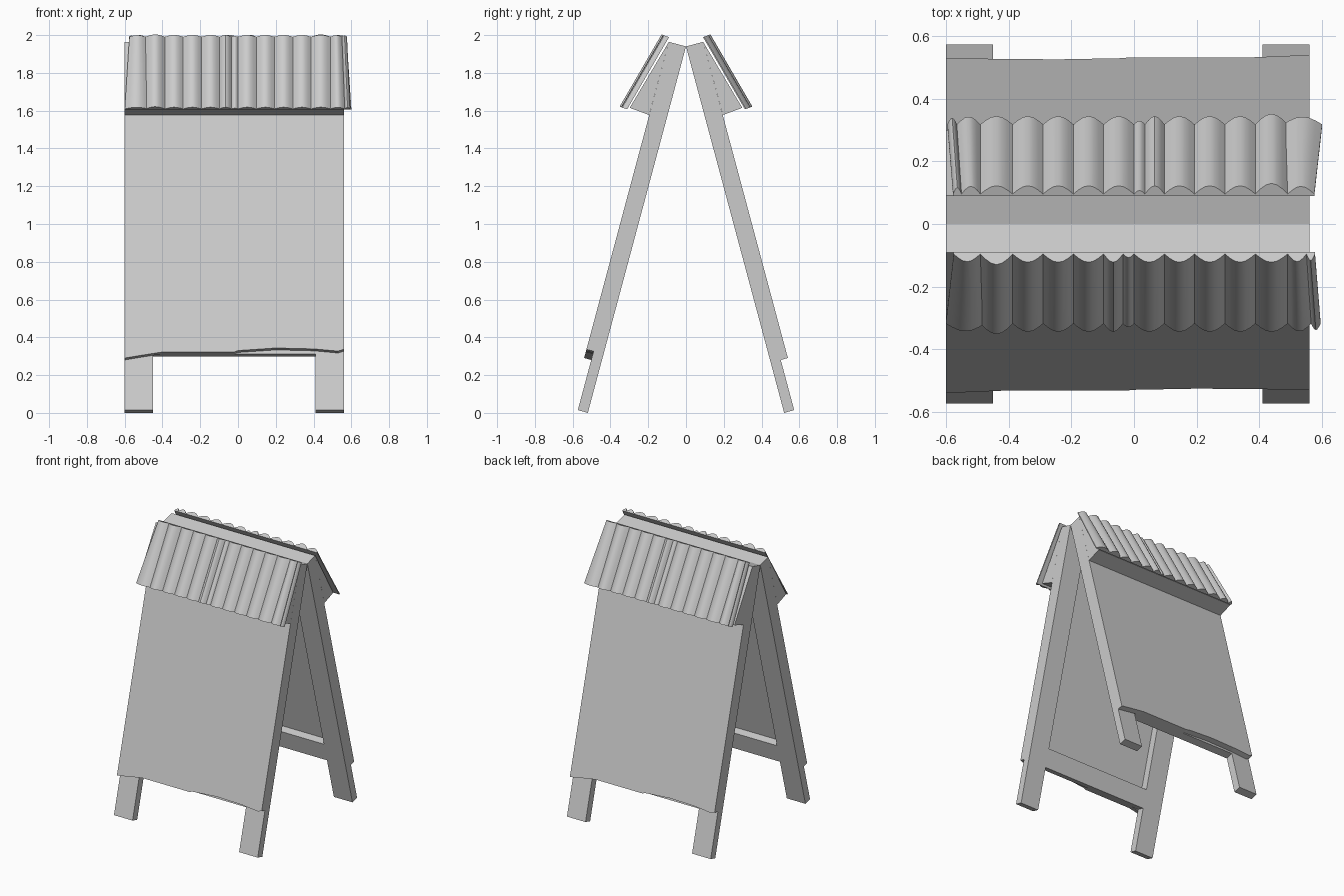
import bpy, bmesh, math
from mathutils import Matrix, Vector

if "Cube" in bpy.data.objects:
    bpy.data.objects.remove(bpy.data.objects["Cube"])

TILT = math.radians(15)
S, C = math.sin(TILT), math.cos(TILT)
X0, X1 = -0.60, 0.56          # panel sides
APEX = 1.94


def on_panel(x, u, w):
    """x across, u down the slope from the apex, w outward from the inner face."""
    return Vector((x, -u * S - w * C, APEX - u * C + w * S))


def add_prism(bm, ring_a, ring_b):
    a = [bm.verts.new(p) for p in ring_a]
    b = [bm.verts.new(p) for p in ring_b]
    n = len(a)
    bm.faces.new(a)
    bm.faces.new(b[::-1])
    for i in range(n):
        bm.faces.new((a[i], b[i], b[(i + 1) % n], a[(i + 1) % n]))


def finish_pair(bm, name, pivot_x, smooth=False):
    """Front part plus a copy turned half round for the back."""
    bmesh.ops.recalc_face_normals(bm, faces=bm.faces[:])
    for side in ("front", "back"):
        mesh = bpy.data.meshes.new(f"{side}_{name}")
        bm.to_mesh(mesh)
        if side == "back":
            mesh.transform(Matrix.Translation((2 * pivot_x, 0, 0)) @ Matrix.Rotation(math.pi, 4, "Z"))
        ob = bpy.data.objects.new(f"{side}_{name}", mesh)
        bpy.context.collection.objects.link(ob)
        if smooth:
            bpy.ops.object.select_all(action="DESELECT")
            ob.select_set(True)
            bpy.context.view_layer.objects.active = ob
            bpy.ops.object.shade_smooth_by_angle(angle=math.radians(35))
    bm.free()


MID = (X0 + X1) / 2

# Frame: stiles running down as legs, with a top and a bottom rail
xs = [X0, -0.45, 0.41, X1]
us = [0.0, 0.15, 1.565, 1.70, 2.008]
bm = bmesh.new()
grid = [[bm.verts.new(on_panel(x, u, 0)) for x in xs] for u in us]
for r in range(4):
    for c in range(3):
        if c == 1 and r in (1, 3):
            continue
        bm.faces.new((grid[r][c], grid[r][c + 1], grid[r + 1][c + 1], grid[r + 1][c]))
ext = bmesh.ops.extrude_face_region(bm, geom=bm.faces[:], use_keep_orig=True)
moved = [g for g in ext["geom"] if isinstance(g, bmesh.types.BMVert)]
bmesh.ops.translate(bm, verts=moved, vec=on_panel(0, 0, 0.055) - on_panel(0, 0, 0))
finish_pair(bm, "leg_frame", MID)

# Board with a worn, uneven lower edge
lower = [(X1, 1.685), (0.53, 1.695), (0.40, 1.683), (0.20, 1.678), (0.0, 1.692),
         (-0.02, 1.70), (-0.40, 1.70), (-0.50, 1.716), (X0, 1.733)]
outline = [(X0, 0.0), (X1, 0.0)] + lower
bm = bmesh.new()
add_prism(bm, [on_panel(x, u, 0.055) for x, u in outline],
          [on_panel(x, u, 0.094) for x, u in outline])
finish_pair(bm, "board", MID)

# Wedge that carries the little roof
wedge = [(-0.091, 1.964), (-0.195, 1.577), (-0.298, 1.615)]
bm = bmesh.new()
add_prism(bm, [(X0, y, z) for y, z in wedge], [(X1, y, z) for y, z in wedge])
finish_pair(bm, "roof_wedge", MID)

# Roof tiles: (top left, top right, bottom left, bottom right, height)
tiles = [(-0.575, -0.49, -0.60, -0.475, 0.026), (-0.49, -0.387, -0.49, -0.387, 0.036)]
edges = [-0.387, -0.29, -0.193, -0.097, -0.035, 0.0, 0.097, 0.193, 0.29, 0.387, 0.49]
for a, b in zip(edges, edges[1:]):
    tiles.append((a, b, a, b, 0.012 if b - a < 0.05 else 0.028))
tiles += [(0.49, 0.55, 0.49, 0.565, 0.026), (0.55, 0.577, 0.565, 0.595, 0.022)]
TOP, BOT = Vector((0, -0.09, 1.989)), Vector((0, -0.312, 1.607))
OUT = Vector((0, -0.94, 0.34))


def tile_ring(base, xa, xb, h):
    ring = []
    for i in range(7):
        t = i / 6
        lift = 0.006 + h * math.sin(math.pi * t)
        ring.append(base + Vector((xa + (xb - xa) * t, 0, 0)) + OUT * lift)
    return ring + [base + Vector((xb, 0, 0)), base + Vector((xa, 0, 0))]


bm = bmesh.new()
for ta, tb, ba, bb, h in tiles:
    add_prism(bm, tile_ring(TOP, ta, tb, h), tile_ring(BOT, ba, bb, h))
finish_pair(bm, "roof_tiles", 0.0, smooth=True)
